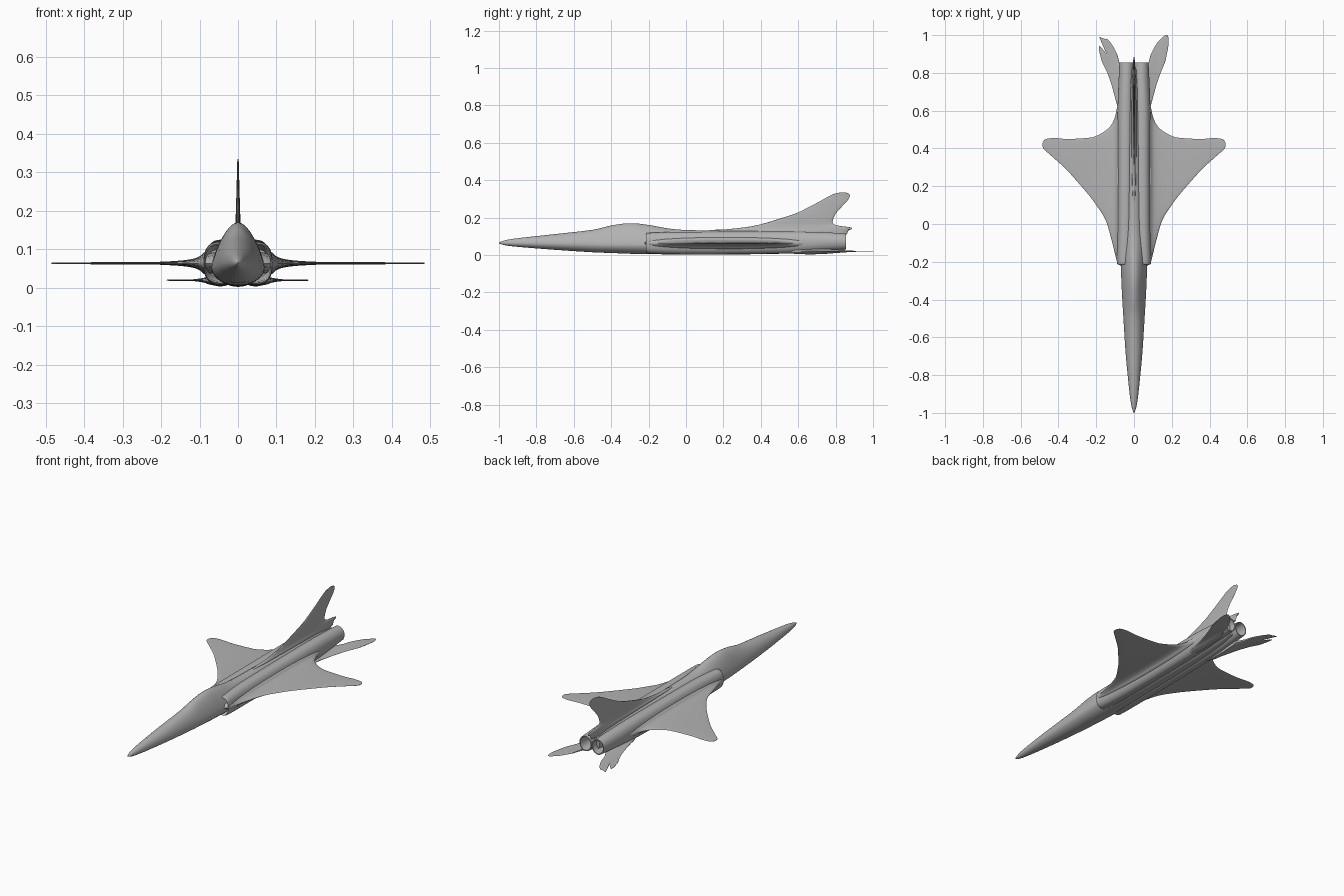
import bpy, bmesh, math
from math import sin, cos, pi
from mathutils import Vector

cube = bpy.data.objects.get("Cube")
if cube:
    bpy.data.objects.remove(cube)

grey = bpy.data.materials.new("airframe grey")
grey.use_nodes = True
colour = (0.45, 0.45, 0.45, 1)
grey.diffuse_color = colour
grey.node_tree.nodes["Principled BSDF"].inputs["Base Color"].default_value = colour


def smooth(rows, steps=6):
    """Catmull-Rom curve through the rows of a table."""
    out = []
    for i in range(len(rows) - 1):
        quad = [Vector(rows[min(max(i + k, 0), len(rows) - 1)]) for k in (-1, 0, 1, 2)]
        a, b, c, d = quad
        for s in range(steps):
            t = s / steps
            out.append(b + (c - a) * t / 2 + (a * 2 - b * 5 + c * 4 - d) * t**2 / 2
                       + (b * 3 - a - c * 3 + d) * t**3 / 2)
    return out + [Vector(rows[-1])]


def loft(name, rings):
    """Skin a list of closed rings and cap both ends."""
    bm = bmesh.new()
    loops = [[bm.verts.new(p) for p in ring] for ring in rings]
    n = len(loops[0])
    for a, b in zip(loops, loops[1:]):
        for i in range(n):
            j = (i + 1) % n
            bm.faces.new((a[i], a[j], b[j], b[i]))
    bm.faces.new(loops[0])
    bm.faces.new(loops[-1])
    bmesh.ops.remove_doubles(bm, verts=bm.verts, dist=1e-5)
    bmesh.ops.recalc_face_normals(bm, faces=bm.faces)
    mesh = bpy.data.meshes.new(name)
    bm.to_mesh(mesh)
    bm.free()
    obj = bpy.data.objects.new(name, mesh)
    bpy.context.collection.objects.link(obj)
    mesh.materials.append(grey)
    bpy.ops.object.select_all(action='DESELECT')
    obj.select_set(True)
    bpy.context.view_layer.objects.active = obj
    bpy.ops.object.shade_smooth_by_angle(angle=math.radians(40))
    return obj


def panel(name, rows, place, segs=14):
    """Thin lens-section surface: rows of span, front y, rear y, half thickness."""
    rings = []
    for span, front, rear, thick in smooth(rows):
        ring = []
        for i in range(2 * segs):
            a = pi * i / segs
            y = (front + rear) / 2 - cos(a) * (rear - front) / 2
            t = math.copysign(abs(sin(a)) ** 0.7, sin(a)) * thick
            ring.append(place(span, y, t))
        rings.append(ring)
    return loft(name, rings)


# Fuselage: y, half width, bottom, widest height, top, upper taper
hull = [
    (-1, .002, .063, .065, .067, 0),
    (-.97, .012, .053, .065, .078, 0),
    (-.9, .023, .044, .064, .09, 0),
    (-.7, .043, .028, .062, .112, .05),
    (-.5, .056, .015, .058, .135, .15),
    (-.4, .062, .011, .056, .158, .28),
    (-.3, .067, .007, .056, .17, .3),
    (-.2, .07, .005, .056, .161, .3),
    (-.1, .07, .004, .058, .143, .3),
    (0, .066, .003, .06, .134, .3),
    (.2, .06, .003, .062, .131, .3),
    (.5, .05, .007, .066, .13, .3),
    (.7, .04, .018, .07, .124, .3),
    (.82, .025, .035, .072, .11, .2),
]
rings = []
for y, w, low, mid, top, taper in smooth(hull):
    ring = []
    for i in range(40):
        a = 2 * pi * i / 40
        s = sin(a)
        x = w * cos(a) * (1 - taper * max(s, 0))
        ring.append((x, y, mid + s * (top - mid if s > 0 else mid - low)))
    rings.append(ring)
loft("fuselage", rings)

# Engine ducts: y, centre x, centre z, half width, half height, roundness
inlet = [(-.1, .05, .064, .03, .035, .8), (-.21, .047, .064, .038, .047, .8)]
shell = [
    (-.215, .047, .064, .041, .051, .8),
    (-.18, .047, .064, .043, .056, .8),
    (0, .046, .064, .042, .06, .85),
    (.3, .045, .065, .042, .06, .85),
    (.6, .044, .068, .043, .057, .9),
    (.75, .041, .071, .041, .05, 1),
    (.855, .039, .072, .038, .043, 1),
]
nozzle = [(.855, .039, .072, .033, .038, 1), (.73, .039, .072, .027, .032, 1)]


def power(v, p):
    return math.copysign(abs(v) ** p, v)


# Wing and tailplane: span, front y, rear y, half thickness
wing = [
    (.05, -.23, .7, .04), (.085, -.21, .63, .03), (.1, -.16, .57, .018),
    (.12, -.08, .525, .011), (.15, .02, .495, .007), (.2, .1, .466, .004),
    (.245, .16, .456, .003), (.35, .28, .45, .003), (.42, .345, .455, .002),
    (.465, .385, .45, .002), (.481, .402, .436, .002), (.485, .418, .422, .001),
]
tail_root = [(.05, .53, .8, .016), (.075, .57, .85, .011),
             (.09, .63, .9, .006), (.12, .74, .955, .002)]
tail_tip = [(.145, .81, .982, .002), (.165, .86, .999, .002),
            (.178, .92, .998, .002), (.183, .95, .98, .001)]
prong_front = [(.145, .81, .9, .002), (.17, .86, .93, .002), (.186, .925, .945, .001)]
prong_rear = [(.145, .9, .977, .002), (.165, .945, .984, .002), (.182, .984, .99, .001)]

for side, s in (("left", 1), ("right", -1)):
    rings = []
    for y, cx, cz, w, h, p in inlet + smooth(shell) + nozzle:
        rings.append([(s * (cx + w * power(cos(a), p)), y, cz + h * power(sin(a), p))
                      for a in (2 * pi * i / 36 for i in range(36))])
    loft(side + "_engine_duct", rings)
    panel(side + "_wing", wing, lambda d, y, t: (s * d, y, .064 + t))

    def flat(d, y, t):
        return (s * d, y, .02 + t)

    if s > 0:
        panel(side + "_tailplane", tail_root + tail_tip, flat)
    else:
        # The right tip is split into two prongs
        panel(side + "_tailplane", tail_root + tail_tip[:1], flat)
        panel(side + "_tailplane_front_prong", prong_front, flat)
        panel(side + "_tailplane_rear_prong", prong_rear, flat)

# Tail fin with the fairing at its foot
fin = [
    (.11, .05, .86, .014), (.132, .12, .87, .012), (.138, .22, .885, .01),
    (.148, .31, .88, .008), (.156, .36, .82, .007), (.166, .405, .79, .006),
    (.185, .47, .785, .006), (.22, .58, .8, .005), (.25, .645, .825, .004),
    (.29, .72, .862, .003), (.315, .765, .876, .002), (.328, .795, .87, .002),
    (.335, .83, .85, .001),
]
panel("tail_fin", fin, lambda z, y, t: (t, y, z))
